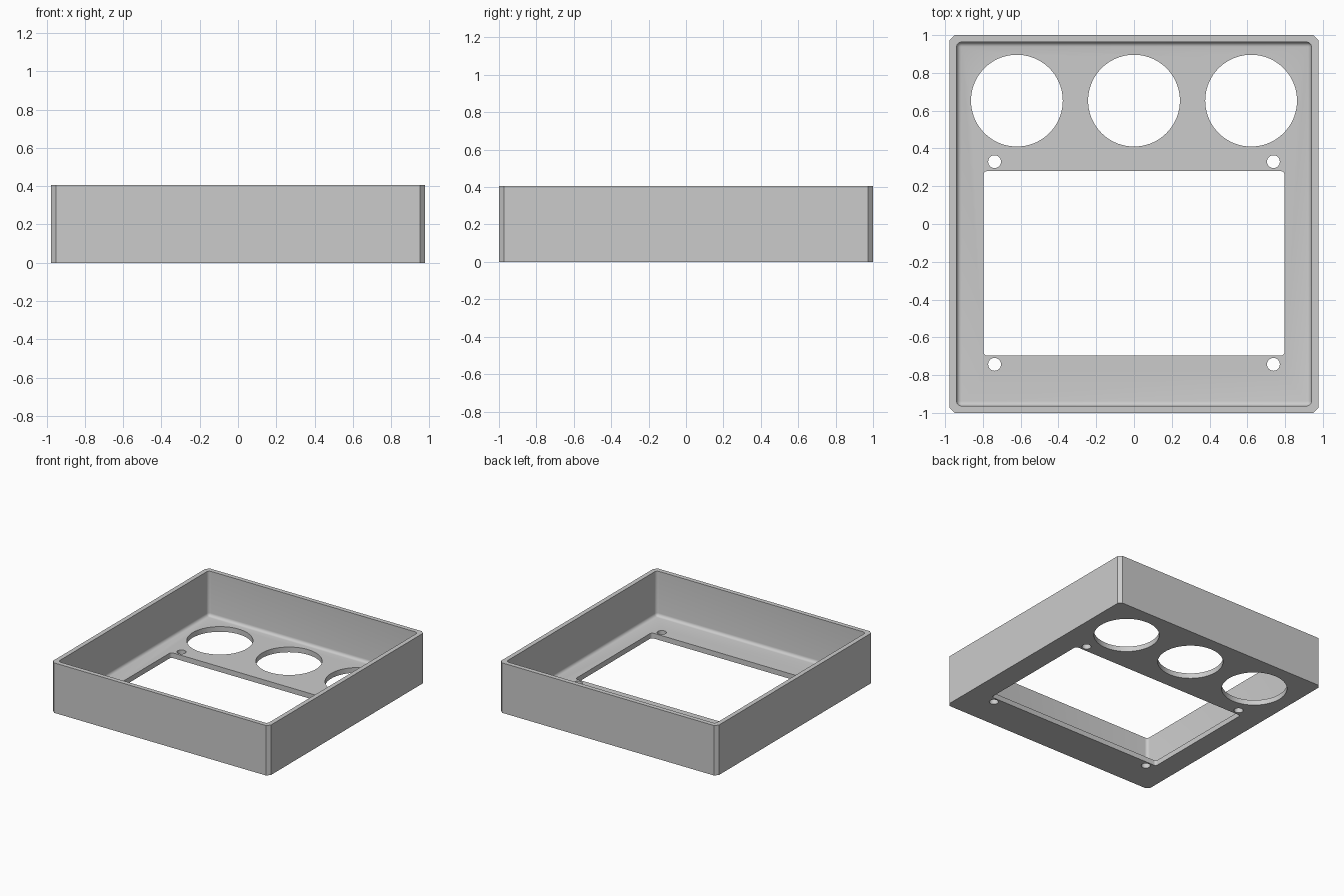
import bpy
import bmesh
import math

cube = bpy.data.objects.get("Cube")
if cube:
    bpy.data.objects.remove(cube, do_unlink=True)

HALF_X, HALF_Y, HEIGHT = 0.976, 1.0, 0.405
WALL, FLOOR = 0.037, 0.042

grey = bpy.data.materials.new("plain grey")
grey.use_nodes = True
grey.diffuse_color = (0.6, 0.6, 0.6, 1)
grey.node_tree.nodes["Principled BSDF"].inputs["Base Color"].default_value = grey.diffuse_color


def finish(name, bm):
    mesh = bpy.data.meshes.new(name)
    bm.to_mesh(mesh)
    bm.free()
    mesh.materials.append(grey)
    obj = bpy.data.objects.new(name, mesh)
    bpy.context.collection.objects.link(obj)
    return obj


def block(name, x0, x1, y0, y1, z0, z1, radius, segments, round_floor=False):
    """Box with bevelled upright edges and, if wanted, a bevelled floor."""
    bm = bmesh.new()
    bmesh.ops.create_cube(bm, size=1)
    for v in bm.verts:
        v.co.x = x1 if v.co.x > 0 else x0
        v.co.y = y1 if v.co.y > 0 else y0
        v.co.z = z1 if v.co.z > 0 else z0
    edges = []
    for e in bm.edges:
        a, b = (v.co.z for v in e.verts)
        if a != b or (round_floor and max(a, b) < z1):
            edges.append(e)
    bmesh.ops.bevel(bm, geom=edges, offset=radius, segments=segments,
                    profile=0.5, affect='EDGES')
    return finish(name, bm)


def drill(name, x, y, radius, sides):
    bm = bmesh.new()
    bmesh.ops.create_cone(bm, cap_ends=True, segments=sides, radius1=radius,
                          radius2=radius, depth=0.2)
    bmesh.ops.translate(bm, verts=bm.verts, vec=(x, y, 0))
    return finish(name, bm)


# Outer body with chamfered corners
case = block("open_case", -HALF_X, HALF_X, -HALF_Y, HALF_Y, 0, HEIGHT, 0.026, 1)

# Cavity with a filleted floor, and the rectangular window
ix, iy = HALF_X - WALL, HALF_Y - WALL
cutters = [
    block("cavity_cutter", -ix, ix, -iy, iy, FLOOR, HEIGHT + 0.2, 0.025, 5, True),
    block("window_cutter", -0.797, 0.797, -0.697, 0.28, -0.1, 0.1, 0.02, 5),
]

# Row of large round openings
for x in (-0.62, 0, 0.62):
    cutters.append(drill("round_opening_cutter", x, 0.653, 0.243, 72))

# Screw holes around the window
for x in (-0.738, 0.738):
    for y in (-0.743, 0.33):
        cutters.append(drill("screw_hole_cutter", x, y, 0.034, 32))

bpy.ops.object.select_all(action='DESELECT')
case.select_set(True)
bpy.context.view_layer.objects.active = case
for cutter in cutters:
    cutter.hide_render = True
    mod = case.modifiers.new("cut", 'BOOLEAN')
    mod.operation = 'DIFFERENCE'
    mod.solver = 'EXACT'
    mod.object = cutter
    bpy.ops.object.modifier_apply(modifier=mod.name)
    bpy.data.objects.remove(cutter, do_unlink=True)

bpy.ops.object.shade_smooth_by_angle(angle=math.radians(30))
